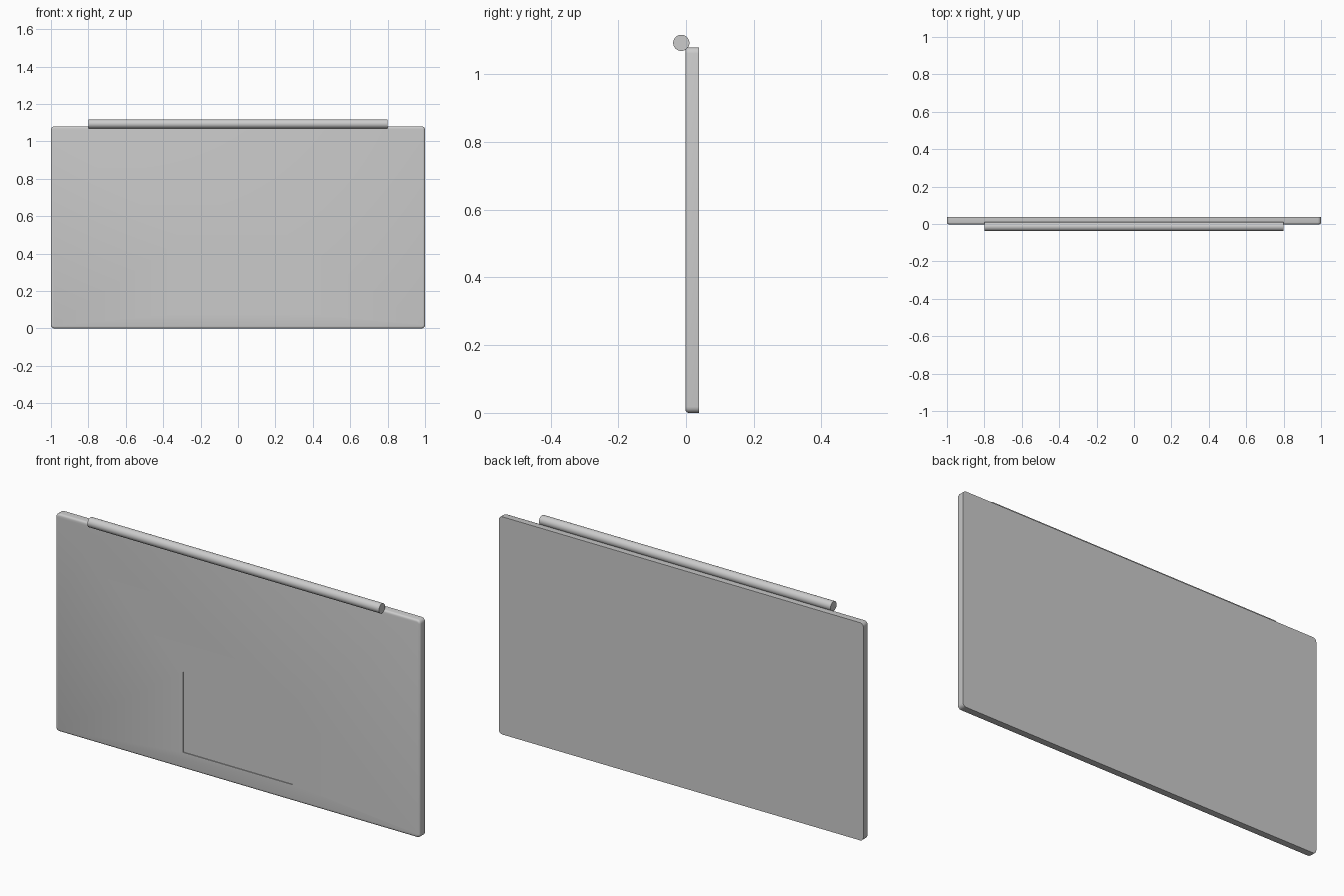
import bpy, bmesh, math

if "Cube" in bpy.data.objects:
    bpy.data.objects.remove(bpy.data.objects["Cube"])

Y0, Y1 = -0.002, 0.038      # front and back of the slab
W, H = 1.0, 1.08


def smooth(obj):
    bpy.ops.object.select_all(action='DESELECT')
    obj.select_set(True)
    bpy.context.view_layer.objects.active = obj
    bpy.ops.object.shade_smooth_by_angle(angle=math.radians(35))


# Flat panel: rounded corners, softened front rim, shallow touch area
bm = bmesh.new()
bmesh.ops.create_cube(bm, size=1)
for v in bm.verts:
    v.co.x *= 2 * W
    v.co.y = Y0 if v.co.y < 0 else Y1
    v.co.z = 0 if v.co.z < 0 else H
corners = [e for e in bm.edges if abs(e.verts[0].co.y - e.verts[1].co.y) > 0.01]
bmesh.ops.bevel(bm, geom=corners, offset=0.018, segments=4, profile=0.5, affect='EDGES')
rim = [e for e in bm.edges if all(v.co.y < Y0 + 1e-4 for v in e.verts)]
bmesh.ops.bevel(bm, geom=rim, offset=0.01, segments=3, profile=0.5, affect='EDGES')
mesh = bpy.data.meshes.new("panel")
bm.to_mesh(mesh)
bm.free()
panel = bpy.data.objects.new("panel", mesh)
bpy.context.collection.objects.link(panel)

# Cutter for the shallow rectangular recess
bpy.ops.mesh.primitive_cube_add(size=1, location=(0, Y0 - 0.046, 0.28))
cutter = bpy.context.object
cutter.name = "touch_area_cutter"
cutter.scale = (0.6, 0.1, 0.4)
cutter.hide_render = True
cutter.hide_set(True)
cut = panel.modifiers.new("touch_area", 'BOOLEAN')
cut.operation = 'DIFFERENCE'
cut.solver = 'EXACT'
cut.object = cutter
bpy.context.view_layer.update()
bpy.context.view_layer.objects.active = panel
panel.select_set(True)
bpy.ops.object.modifier_apply(modifier=cut.name)
bpy.data.objects.remove(cutter)
smooth(panel)

# Hinge bar along the top front edge
bpy.ops.mesh.primitive_cylinder_add(vertices=32, radius=0.024, depth=1.6,
                                    location=(0, -0.014, 1.093),
                                    rotation=(0, math.pi / 2, 0))
hinge = bpy.context.object
hinge.name = "hinge_bar"
smooth(hinge)
